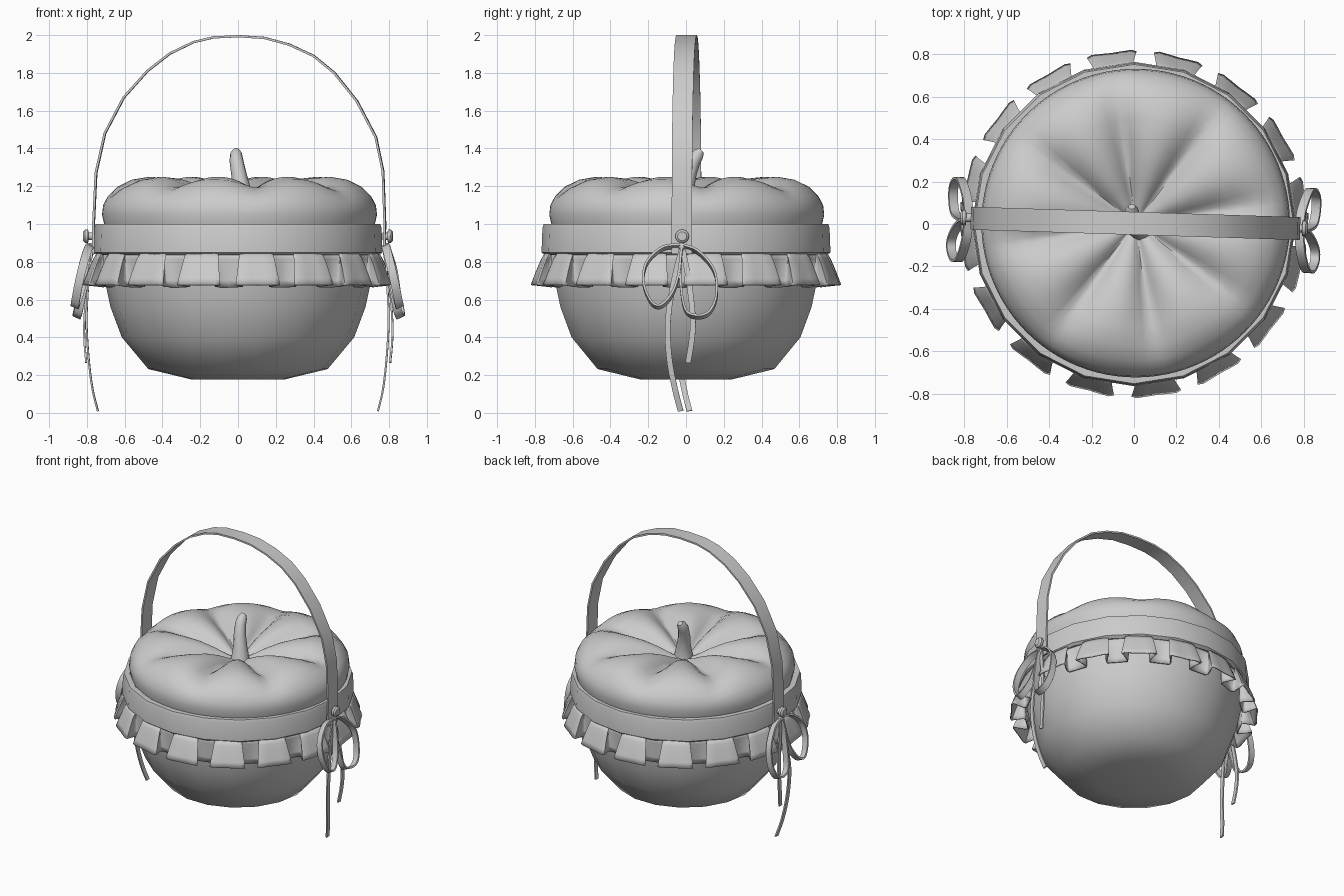
import bpy, bmesh, math
from mathutils import Vector, Matrix

if "Cube" in bpy.data.objects:
    bpy.data.objects.remove(bpy.data.objects["Cube"])

grey = bpy.data.materials.new("plain grey")
grey.diffuse_color = (0.6, 0.6, 0.6, 1)
grey.use_nodes = True
grey.node_tree.nodes["Principled BSDF"].inputs["Base Color"].default_value = grey.diffuse_color
TILT = Matrix.Rotation(math.radians(-1.8), 4, 'Z')  # handle sits slightly askew


def finish(name, bm, angle=40, matrix=None):
    bmesh.ops.recalc_face_normals(bm, faces=bm.faces)
    if matrix:
        bm.transform(matrix)
    me = bpy.data.meshes.new(name)
    bm.to_mesh(me)
    bm.free()
    me.materials.append(grey)
    ob = bpy.data.objects.new(name, me)
    bpy.context.collection.objects.link(ob)
    bpy.ops.object.select_all(action='DESELECT')
    ob.select_set(True)
    bpy.context.view_layer.objects.active = ob
    bpy.ops.object.shade_smooth_by_angle(angle=math.radians(angle))
    return ob


def skin(bm, rings, closed=True, caps=False):
    """Bridge successive rings of points with quads."""
    vs = [[bm.verts.new(p) for p in r] for r in rings]
    n = len(vs[0])
    for a, b in zip(vs, vs[1:]):
        for i in range(n if closed else n - 1):
            j = (i + 1) % n
            bm.faces.new((a[i], a[j], b[j], b[i]))
    if caps:
        bm.faces.new(vs[0])
        bm.faces.new(vs[-1])


def revolve(name, profile, sides, caps=False, angle=40):
    bm = bmesh.new()
    skin(bm, [[(r * math.cos(2 * math.pi * i / sides), r * math.sin(2 * math.pi * i / sides), z)
               for i in range(sides)] for r, z in profile], caps=caps)
    return finish(name, bm, angle)


def spline(points, steps):
    """Smooth path through the points."""
    p = [Vector(q) for q in points]
    p = [2 * p[0] - p[1]] + p + [2 * p[-1] - p[-2]]
    out = []
    for a, b, c, d in zip(p, p[1:], p[2:], p[3:]):
        for k in range(steps):
            t = k / steps
            out.append(0.5 * (2 * b + (c - a) * t + (2 * a - 5 * b + 4 * c - d) * t * t
                              + (3 * b - a - 3 * c + d) * t ** 3))
    return out + [p[-2]]


def ribbon(name, path, across, width, thick, matrix):
    """Flat strap following a path; its width lies along 'across'."""
    across = Vector(across).normalized()
    rings = []
    for i, p in enumerate(path):
        tan = path[min(i + 1, len(path) - 1)] - path[max(i - 1, 0)]
        w = across * width / 2
        n = tan.cross(across).normalized() * thick / 2
        rings.append([p + w + n, p - w + n, p - w - n, p + w - n])
    bm = bmesh.new()
    skin(bm, rings, caps=True)
    return finish(name, bm, 50, matrix)


# Bowl and the band around its rim
revolve("bowl", [(0.01, 0.176), (0.25, 0.178), (0.475, 0.232), (0.615, 0.4), (0.675, 0.56),
                 (0.705, 0.7), (0.72, 0.86)], 18, caps=True, angle=60)
revolve("rim_band", [(0.70, 0.84), (0.745, 0.835), (0.765, 0.85), (0.76, 0.98),
                     (0.753, 1.0), (0.715, 1.0), (0.705, 0.97)], 20)

# Pumpkin lid with eight broad grooves running out from the stem
SIDES = 96
profile = [(0.71, 0.97), (0.717, 1.0), (0.728, 1.05), (0.722, 1.1), (0.698, 1.15), (0.65, 1.2),
           (0.58, 1.235), (0.49, 1.25), (0.38, 1.24), (0.27, 1.212), (0.17, 1.172),
           (0.08, 1.125), (0.01, 1.10)]
rings = []
for r, z in profile:
    ring = []
    for i in range(SIDES):
        a = 2 * math.pi * i / SIDES
        lobe = abs(math.sin(4 * (a - math.radians(9))))
        fade = max(0, 1 - abs(r - 0.38) / 0.34) ** 0.7 if z > 1.09 else 0
        ring.append((r * math.cos(a) + 0.008, r * math.sin(a) + 0.004,
                     z - 0.09 * fade * (1 - lobe) ** 1.15))
    rings.append(ring)
bm = bmesh.new()
skin(bm, rings, caps=True)
finish("lid", bm, 60)

# Curved stem
bm = bmesh.new()
rings = []
for x, y, z, r in [(0.03, -0.016, 1.08, 0.07), (0.027, -0.012, 1.13, 0.058), (0.018, 0.0, 1.20, 0.046),
                   (0.004, 0.016, 1.27, 0.041), (-0.008, 0.042, 1.335, 0.037),
                   (-0.01, 0.067, 1.372, 0.031), (-0.01, 0.082, 1.39, 0.017)]:
    lean = 0.8 * max(0, z - 1.2) / 0.19
    rings.append([(x + r * math.cos(t), y + r * math.sin(t) * math.cos(lean),
                   z - r * math.sin(t) * math.sin(lean)) for t in
                  [2 * math.pi * k / 12 for k in range(12)]])
skin(bm, rings, caps=True)
finish("stem", bm, 50)

# Frill of sixteen flared box pleats below the band
pleat = [(-11.25, 0), (-6, 0.02), (-5.6, 0.2), (-6.8, 0.6), (-8, 0.95), (-6.5, 1), (-3, 0.95), (0, 0.92),
         (3, 0.95), (6.5, 1), (8, 0.95), (6.8, 0.6), (5.6, 0.2), (6, 0.02)]
rings = []
for s in (0, 0.2, 0.4, 0.6, 0.8, 1):
    ring = []
    for k in range(16):
        for off, out in pleat:
            spread = off if abs(off) > 10 else off * (0.82 + 0.2 * s)
            a = math.radians(7.5 + 22.5 * k + spread)
            r = 0.728 - 0.012 * s + out * (0.014 + 0.088 * s ** 0.85)
            ring.append((r * math.cos(a), r * math.sin(a), 0.85 - s * (0.185 - 0.012 * out)))
    rings.append(ring)
bm = bmesh.new()
skin(bm, rings)
frill = finish("frill", bm, 75)
solid = frill.modifiers.new("thickness", 'SOLIDIFY')
solid.thickness = 0.008
solid.offset = 0

# Tall arched handle
arch = [(-0.765, 0.84), (-0.765, 1.0), (-0.752, 1.27), (-0.705, 1.48), (-0.605, 1.67), (-0.48, 1.81),
        (-0.36, 1.903), (-0.235, 1.963), (-0.13, 1.988), (0.005, 1.994), (0.14, 1.985), (0.27, 1.95),
        (0.4, 1.89), (0.51, 1.8), (0.63, 1.65), (0.73, 1.46), (0.768, 1.28), (0.778, 1.0), (0.775, 0.84)]
ribbon("handle", [Vector((x, 0.003, z)) for x, z in arch], (0, 1, 0), 0.108, 0.012, TILT)

# Button and ribbon bow on each side, mirrored left to right
front_loop = [(0.78, 0, 0.885), (0.79, -0.1, 0.87), (0.813, -0.183, 0.79), (0.838, -0.198, 0.68),
              (0.858, -0.15, 0.575), (0.856, -0.09, 0.575), (0.825, -0.025, 0.68), (0.785, 0.005, 0.88)]
back_loop = [(0.78, 0, 0.885), (0.79, 0.09, 0.85), (0.818, 0.175, 0.75), (0.838, 0.188, 0.62),
             (0.856, 0.15, 0.53), (0.856, 0.08, 0.51), (0.843, 0.02, 0.55), (0.81, -0.005, 0.72),
             (0.785, 0.0, 0.88)]
long_tail = [(0.785, 0.005, 0.88), (0.79, -0.035, 0.72), (0.80, -0.07, 0.5), (0.79, -0.065, 0.3),
             (0.77, -0.035, 0.13), (0.742, -0.005, 0.01)]
short_tail = [(0.785, 0.005, 0.88), (0.80, 0.04, 0.7), (0.815, 0.062, 0.5), (0.815, 0.055, 0.38),
              (0.805, 0.036, 0.265)]
for side, sx in (("right", 1), ("left", -1)):
    m = TILT @ Matrix.Diagonal((sx, 1, 1, 1))
    for part, pts in (("front_loop", front_loop), ("back_loop", back_loop)):
        ribbon(f"{side}_bow_{part}", spline(pts, 5), (1, 0, 0.45), 0.045, 0.012, m)
    ribbon(f"{side}_long_tail", spline(long_tail, 4), (0, 1, 0.1), 0.03, 0.01, m)
    ribbon(f"{side}_short_tail", spline(short_tail, 4), (0, 1, -0.1), 0.03, 0.01, m)
    bm = bmesh.new()
    skin(bm, [[(x, r * math.cos(t) + 0.005, 0.935 + r * math.sin(t)) for t in
               [2 * math.pi * k / 16 for k in range(16)]]
              for x, r in [(0.765, 0.02), (0.792, 0.02), (0.794, 0.036), (0.81, 0.036), (0.82, 0.024)]],
         caps=True)
    finish(f"{side}_button", bm, 40, m)
    # Knot beneath the button
    bm = bmesh.new()
    bmesh.ops.create_uvsphere(bm, u_segments=12, v_segments=8, radius=0.02)
    bm.transform(Matrix.Translation((0.785, 0.003, 0.88)))
    finish(f"{side}_bow_knot", bm, 60, m)
